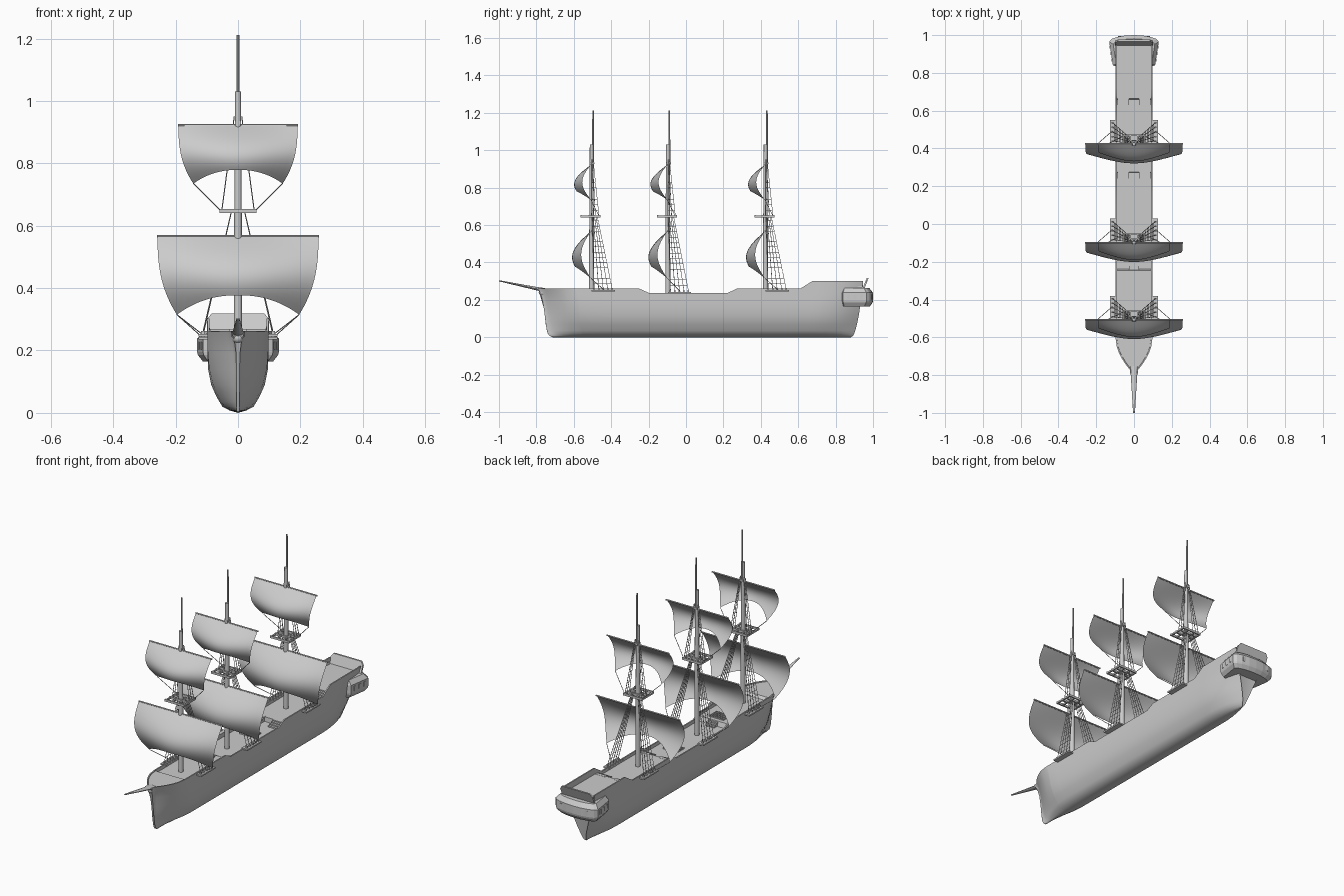
import bpy, bmesh, math
from mathutils import Vector

if "Cube" in bpy.data.objects:
    bpy.data.objects.remove(bpy.data.objects["Cube"])

MASTS = {"fore": -0.505, "main": -0.097, "mizzen": 0.425}


def finish(name, bm, angle=None, mirror=False):
    bmesh.ops.recalc_face_normals(bm, faces=bm.faces[:])
    me = bpy.data.meshes.new(name)
    bm.to_mesh(me)
    bm.free()
    ob = bpy.data.objects.new(name, me)
    bpy.context.collection.objects.link(ob)
    if mirror:
        m = ob.modifiers.new("mirror", 'MIRROR')
        m.use_clip = True
    if angle:
        bpy.ops.object.select_all(action='DESELECT')
        ob.select_set(True)
        bpy.context.view_layer.objects.active = ob
        bpy.ops.object.shade_smooth_by_angle(angle=math.radians(angle))
    return ob


def box(bm, x0, x1, y0, y1, z0, z1):
    r = bmesh.ops.create_cube(bm, size=1)
    for v in r["verts"]:
        v.co = Vector(((x0 + x1) / 2 + v.co.x * abs(x1 - x0),
                       (y0 + y1) / 2 + v.co.y * abs(y1 - y0),
                       (z0 + z1) / 2 + v.co.z * abs(z1 - z0)))


def rod(bm, a, b, r1, r2=None, n=4):
    a, b = Vector(a), Vector(b)
    d = b - a
    r = bmesh.ops.create_cone(bm, cap_ends=True, segments=n, radius1=r1,
                              radius2=r1 if r2 is None else r2, depth=d.length)
    q = d.to_track_quat('Z', 'Y')
    for v in r["verts"]:
        v.co = q @ v.co + (a + b) / 2


def bridge(bm, rings, closed=True):
    n = len(rings[0])
    for A, B in zip(rings, rings[1:]):
        for i in range(n if closed else n - 1):
            j = (i + 1) % n
            bm.faces.new((A[i], A[j], B[j], B[i]))


# Hull: lofted half section with deck and bulwark, mirrored
def lerp_table(t, table):
    for (a, p), (b, q) in zip(table, table[1:]):
        if t <= b:
            return p + (q - p) * max(0, t - a) / (b - a)
    return table[-1][1]


SHEER = [(-.8, .262), (-.25, .26), (-.205, .237), (.22, .237), (.27, .26), (.61, .26), (.675, .302), (1, .302)]
SECTION = [(.0, .012), (.02, .05), (.05, .068), (.09, .086), (.14, .096), (.19, .098), (.23, .098)]
STEM = [(0, -.715), (.008, -.731), (.025, -.742), (.07, -.75), (.14, -.758), (.2, -.767), (.235, -.777), (.262, -.792)]


def half_width(s, z):
    h = min(z / .26, 1)
    bow = min(1, s / (.17 - .06 * h))
    bow = math.sin(bow * math.pi / 2) ** (1.15 - .3 * h)
    aft = max(0, (s - .86) / .14)
    return max(.005 + .017 * h ** 8, lerp_table(z, SECTION) * bow * (1 - aft ** 2 * .85 * (1 - h) ** .7))


def y_at(s, z):
    a = lerp_table(z, STEM)
    b = .882 + .062 * min(1.1, z / .26) ** .5
    return a + s * (b - a)


stations = [-.79, -.783, -.77, -.755, -.735, -.71, -.68, -.65, -.6, -.595, -.53, -.4, -.252, -.248, -.205, -.1, .1,
            .22, .268, .272, .4, .5, .61, .658, .662, .675, .72, .78, .83, .87, .91, .943]
bm = bmesh.new()
rings = []
for Y in stations:
    s = (Y + .79) / 1.733
    top = lerp_table(Y, SHEER)
    deck = .257 if Y < -.598 else .243 if Y < -.25 else .218 if Y < .27 else .243 if Y < .66 else .268
    w = half_width(s, top)
    inner = max(w - .007, .002)
    pts = [(0, deck), (inner, deck), (inner, top), (w, top)]
    pts += [(half_width(s, z), z) for z in (.23, .19, .14, .115, .09, .07, .05, .035, .02, .008)] + [(0, 0)]
    rings.append([bm.verts.new((x, y_at(s, z), z)) for x, z in pts])
bridge(bm, rings, closed=False)
bm.faces.new(rings[0])
bm.faces.new(rings[-1])
finish("hull", bm, 35, mirror=True)

# Bowsprit: flat tapering spar with a rounded stem head below it
bm = bmesh.new()
rings = []
for y, z, w, h in ((-.755, .252, .022, .011), (-.8, .26, .017, .009), (-1, .302, .005, .003)):
    rings.append([bm.verts.new((w * math.cos(k * math.pi / 4), y, z + h * math.sin(k * math.pi / 4)))
                  for k in range(8)])
bridge(bm, rings)
bm.faces.new(rings[0])
bm.faces.new(rings[-1])
r = bmesh.ops.create_uvsphere(bm, u_segments=12, v_segments=8, radius=.019)
for v in r["verts"]:
    v.co = Vector((v.co.x, v.co.y * 1.3 - .763, v.co.z + .24))
finish("bowsprit", bm, 40)

# Stern gallery: plan outline lofted through several heights
plan = [(.095, .835), (.112, .84), (.131, .965), (.118, .98), (.09, .99), (.045, .998), (0, 1.0)]
plan += [(-x, y) for x, y in plan[-2::-1]]
bm = bmesh.new()
rings = []
for z, f in ((.165, .86), (.185, .98), (.195, 1), (.238, 1), (.244, .96), (.262, .84)):
    rings.append([bm.verts.new((x * f, .88 + (y - .88) * f, z)) for x, y in plan])
bridge(bm, rings)
bm.faces.new(rings[0])
bm.faces.new(rings[-1])
finish("stern_gallery", bm)

# Gallery window frames on back and sides
bm = bmesh.new()
for x in (-.075, -.027, .027, .075):
    y = 1.0 - abs(x) * .08
    box(bm, x - .01, x + .01, y - .012, y, .203, .228)
for sx in (-1, 1):
    for y in (.868, .903, .938):
        x = .112 + (y - .84) * .152
        box(bm, sx * (x - .008), sx * (x + .002), y - .008, y + .008, .203, .228)
finish("gallery_windows", bm)

# Raked transom board above the gallery
bm = bmesh.new()
rings = []
for dy in (0, .01):
    rings.append([bm.verts.new((x, .94 + (z - .25) * .4 + dy, z)) for x, z in
                  ((-.1, .25), (.1, .25), (.1, .3), (.085, .318), (-.085, .318), (-.1, .3))])
bridge(bm, rings)
bm.faces.new(rings[0])
bm.faces.new(rings[1])
finish("transom", bm)

# Deck stairs in pairs, with one centre flight to the foredeck
bm = bmesh.new()
for y, z0, z1 in ((.27, .218, .243), (.66, .243, .268)):
    for sx in (-1, 1):
        for k in range(4):
            box(bm, sx * .027, sx * .088, y - .042 + k * .013, y + .015, z0, z0 + (z1 - z0) * (k + 1) / 4 + .001)
for k in range(3):
    box(bm, -.027, .027, -.252, -.21 - k * .012, .218, .224 + k * .007)
finish("deck_stairs", bm)

# Hatch gratings
bm = bmesh.new()
for y, z in ((.11, .218), (-.3, .243)):
    for k in range(7):
        o = -.042 + k * .014
        box(bm, o - .002, o + .002, y - .032, y + .032, z, z + .007)
        p = y - .03 + k * .01
        box(bm, -.044, .044, p - .0015, p + .0015, z, z + .006)
finish("hatch_gratings", bm)


def tapered_mast(name, y):
    bm = bmesh.new()
    rod(bm, (0, y, .21), (0, y, .66), .0135, .012, 12)
    rod(bm, (0, y, .66), (0, y, 1.03), .012, .0095, 12)
    rod(bm, (0, y + .008, .92), (0, y + .008, 1.212), .0055, .004, 8)
    box(bm, -.01, .01, y - .01, y + .016, .925, .935)
    finish(name + "_mast", bm, 40)


def sail(name, y0, top, half, hc, hk, tuck, belly, n=20, m=14):
    # hc: drop at the centre, hk: drop at the corners
    bm = bmesh.new()
    rings = []
    for j in range(m + 1):
        v = j / m
        row = []
        for i in range(n + 1):
            u = -1 + 2 * i / n
            w = u * u
            bulge = (1 - w) * belly * math.sin(math.pi * .68 * v) + w * belly * .52 * math.sin(math.pi * v)
            row.append(bm.verts.new((half * u * (1 - tuck * v ** 2.6), y0 - bulge,
                                     top - v * (hc + (hk - hc) * abs(u) ** 2.3))))
        rings.append(row)
    bridge(bm, rings, closed=False)
    finish(name + "_sail", bm, 60)
    bm = bmesh.new()
    rod(bm, (-half - .002, y0 + .002, top), (half + .002, y0 + .002, top), .004, n=8)
    finish(name + "_yard", bm, 40)


def shrouds(bm, feet, heads, rungs):
    for a, b in zip(feet, heads):
        rod(bm, a, b, .0017)
    for k in range(1, rungs + 1):
        t = k / (rungs + 1)
        rod(bm, Vector(feet[0]).lerp(Vector(heads[0]), t), Vector(feet[-1]).lerp(Vector(heads[-1]), t), .0011)


for name, y in MASTS.items():
    tapered_mast(name, y)
    sail(name + "_lower", y - .003, .567, .258, .19, .252, .24, .101)
    sail(name + "_upper", y - .003, .922, .191, .143, .187, .25, .09)

    # Lookout platform: open frame of bars
    bm = bmesh.new()
    for a in (-.055, -.02, .02, .055):
        box(bm, a - .004, a + .004, y - .055, y + .045, .641, .65)
    for b in (-.055, -.015, .015, .045):
        box(bm, -.059, .059, y + b - .004, y + b + .004, .641, .653)
    finish(name + "_platform", bm)

    # Channel boards with deadeyes, then shrouds, ratlines and sheets
    zc = .24 if name == "main" else .25
    bm = bmesh.new()
    for sx in (-1, 1):
        box(bm, sx * .09, sx * .127, y, y + .125, zc - .005, zc + .003)
        for k in range(5):
            box(bm, sx * .108, sx * .118, y + .01 + k * .024, y + .018 + k * .024, zc, zc + .012)
    finish(name + "_channels", bm)

    bm = bmesh.new()
    for sx in (-1, 1):
        shrouds(bm, [(sx * .112, y + .014 + k * .024, zc + .01) for k in range(5)],
                [(sx * .02, y + .002 + k * .007, .65) for k in range(5)], 13)
        shrouds(bm, [(sx * .052, y + k * .02, .648) for k in range(3)],
                [(sx * .012, y + .002 + k * .003, .95) for k in range(3)], 9)
        rod(bm, (sx * .196, y - .003, .315), (sx * .112, y + .07, zc), .0017)
        rod(bm, (sx * .143, y - .003, .735), (sx * .055, y + .04, .648), .0017)
    finish(name + "_rigging", bm)
